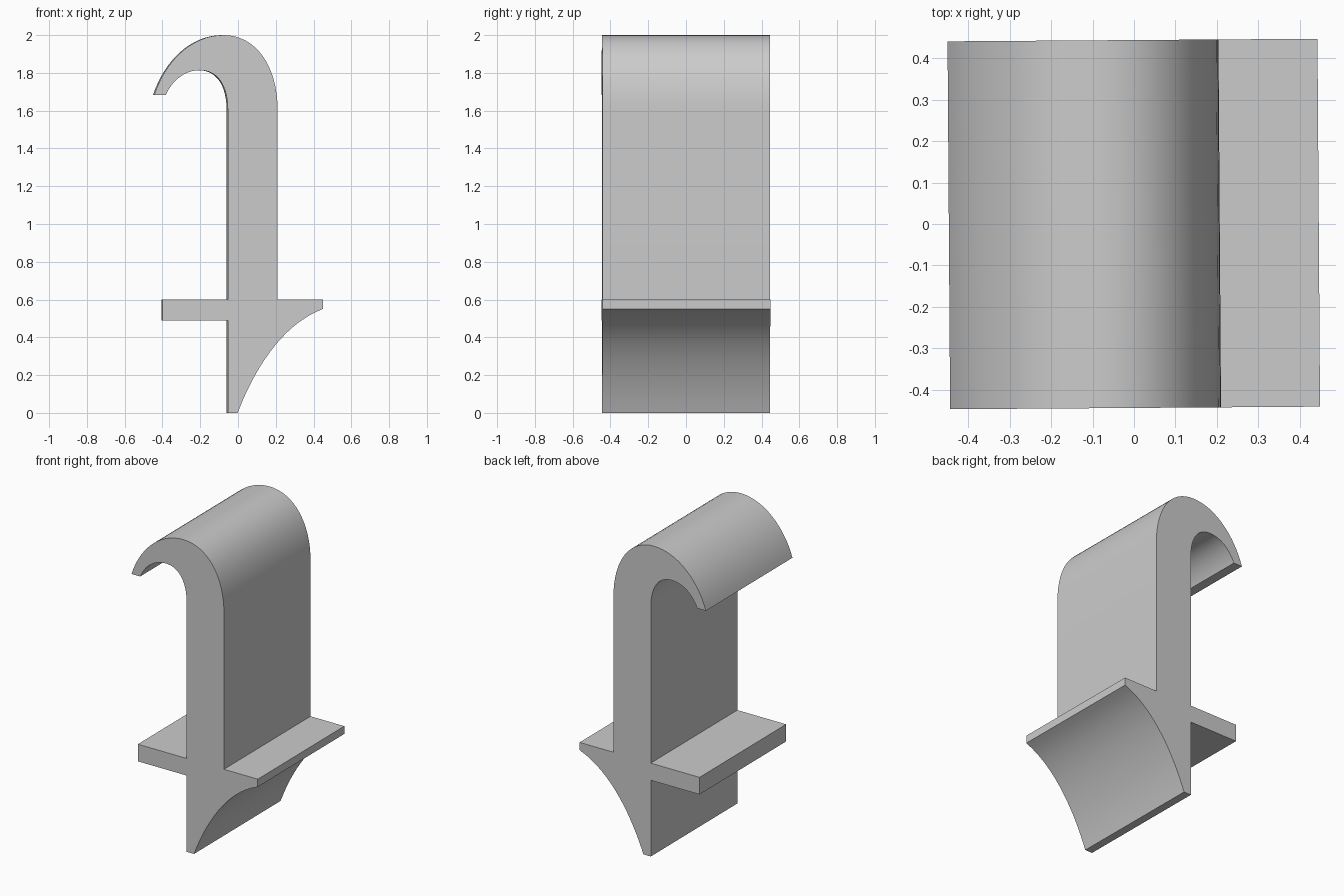
import bpy, bmesh, math
from mathutils import Vector, Matrix
from mathutils.geometry import interpolate_bezier

cube = bpy.data.objects.get("Cube")
if cube:
    bpy.data.objects.remove(cube, do_unlink=True)

HALF_DEPTH = 0.444
STEPS = 17


def arc(*points):
    """Cubic curve in the x-z plane, from four control points."""
    return [(p.x, p.y) for p in interpolate_bezier(*[Vector(p) for p in points], STEPS)]


# Plain grey material
grey = bpy.data.materials.new("plain grey")
grey.use_nodes = True
colour = (0.6, 0.6, 0.6, 1)
grey.diffuse_color = colour
grey.node_tree.nodes["Principled BSDF"].inputs["Base Color"].default_value = colour

# Flared bracket under the right shelf
outline = arc((-0.005, 0), (0.075, 0.21), (0.22, 0.465), (0.446, 0.55))
# Right shelf and outer face of the upright
outline += [(0.446, 0.6), (0.207, 0.6)]
# Outer side of the hook, over the crown to the tip
outline += arc((0.207, 1.6), (0.207, 1.84), (0.09, 2), (-0.08, 2))
outline += arc((-0.08, 2), (-0.25, 2), (-0.39, 1.86), (-0.447, 1.682))[1:]
# Inner side of the hook, back to the upright
outline += arc((-0.386, 1.682), (-0.35, 1.762), (-0.285, 1.814), (-0.205, 1.814))
outline += arc((-0.205, 1.814), (-0.115, 1.814), (-0.057, 1.74), (-0.057, 1.6))[1:]
# Left shelf and foot
outline += [(-0.057, 0.6), (-0.402, 0.6), (-0.402, 0.49), (-0.057, 0.49), (-0.057, 0)]

# Extrude the profile from front to back
bm = bmesh.new()
front = bm.faces.new([bm.verts.new((x, -HALF_DEPTH, z)) for x, z in outline])
result = bmesh.ops.extrude_face_region(bm, geom=[front], use_keep_orig=True)
moved = [g for g in result["geom"] if isinstance(g, bmesh.types.BMVert)]
bmesh.ops.translate(bm, verts=moved, vec=(0, 2 * HALF_DEPTH, 0))
bmesh.ops.recalc_face_normals(bm, faces=bm.faces)
# The whole profile stands very slightly turned
bmesh.ops.rotate(bm, verts=bm.verts, matrix=Matrix.Rotation(math.radians(0.4), 3, "Z"))

mesh = bpy.data.meshes.new("hooked_bracket")
bm.to_mesh(mesh)
bm.free()
mesh.materials.append(grey)
bracket = bpy.data.objects.new("hooked_bracket", mesh)
bpy.context.collection.objects.link(bracket)

# Smooth curves, crisp corners
bpy.context.view_layer.objects.active = bracket
bracket.select_set(True)
bpy.ops.object.shade_smooth_by_angle(angle=math.radians(30))
